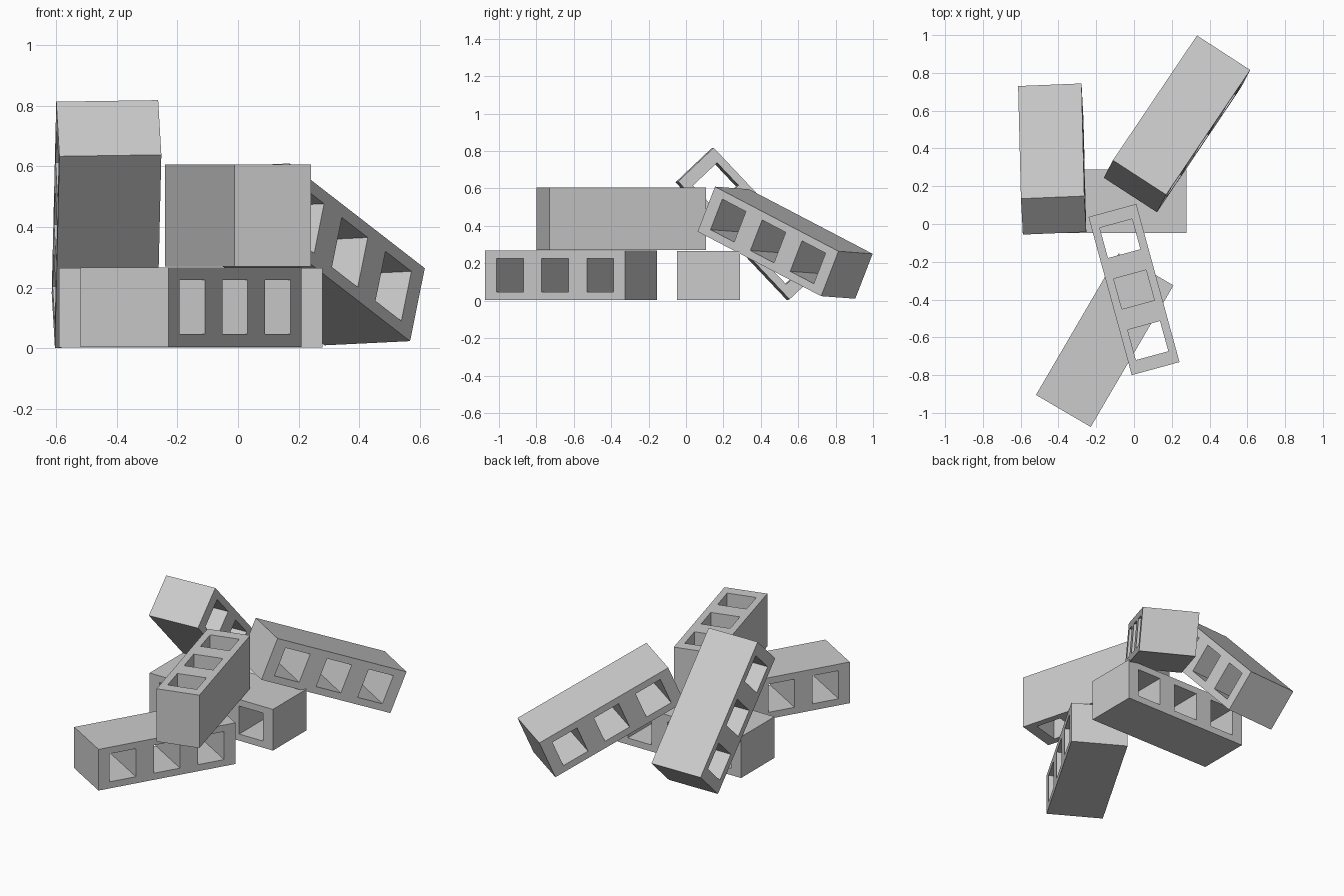
import bpy, bmesh
from math import cos, sin, radians
from mathutils import Vector, Matrix

if "Cube" in bpy.data.objects:
    bpy.data.objects.remove(bpy.data.objects["Cube"])

L, D, H = 0.868, 0.336, 0.262           # block length, depth (hole direction), height
HOLE_W, HOLE_H, PITCH = 0.166, 0.178, 0.28


def block_mesh():
    """Block with three rectangular through holes along local y."""
    xs = [-L / 2]
    for i in (-1, 0, 1):
        xs += [i * PITCH - HOLE_W / 2, i * PITCH + HOLE_W / 2]
    xs.append(L / 2)
    zs = [-H / 2, -HOLE_H / 2, HOLE_H / 2, H / 2]
    bm = bmesh.new()
    v = [[bm.verts.new((x, -D / 2, z)) for z in zs] for x in xs]
    for i in range(len(xs) - 1):
        for k in range(3):
            if not (k == 1 and i % 2 == 1):
                bm.faces.new((v[i][k], v[i + 1][k], v[i + 1][k + 1], v[i][k + 1]))
    # Thickness: extrude the pierced face backwards
    ext = bmesh.ops.extrude_face_region(bm, geom=bm.faces[:], use_keep_orig=True)
    moved = [g for g in ext["geom"] if isinstance(g, bmesh.types.BMVert)]
    bmesh.ops.translate(bm, verts=moved, vec=(0, D, 0))
    bmesh.ops.recalc_face_normals(bm, faces=bm.faces[:])
    mesh = bpy.data.meshes.new("block")
    bm.to_mesh(mesh)
    bm.free()
    return mesh


MESH = block_mesh()


def block(name, center, along, hole):
    """Place a block by its centre, length direction and hole direction."""
    x = Vector(along).normalized()
    y = Vector(hole)
    y = (y - x * y.dot(x)).normalized()
    z = x.cross(y)
    m = Matrix((x, y, z)).transposed().to_4x4()
    m.translation = center
    ob = bpy.data.objects.new(name, MESH)
    bpy.context.collection.objects.link(ob)
    ob.matrix_world = m


def heading(deg):
    return (cos(radians(deg)), sin(radians(deg)), 0)


# Blocks lying on the ground
block("ground_block_front", (-0.155, -0.615, 0.136), heading(59.7), heading(149.7))
block("ground_block_middle", (-0.155, 0.12, 0.134), (1, 0, 0), (0, 1, 0))
# Block stacked on top with its holes facing up
block("stacked_block", (0.0, -0.347, 0.438), heading(-74.7), (0, 0, 1))
# Blocks leaning against the pile
block("leaning_block_left", (-0.433, 0.344, 0.41), (-0.015, 0.60, -0.635), (0.34, 0.014, 0.005))
block("leaning_block_back", (0.2275, 0.53, 0.31), (0.445, 0.66, -0.345), (-0.28, 0.185, -0.015))
